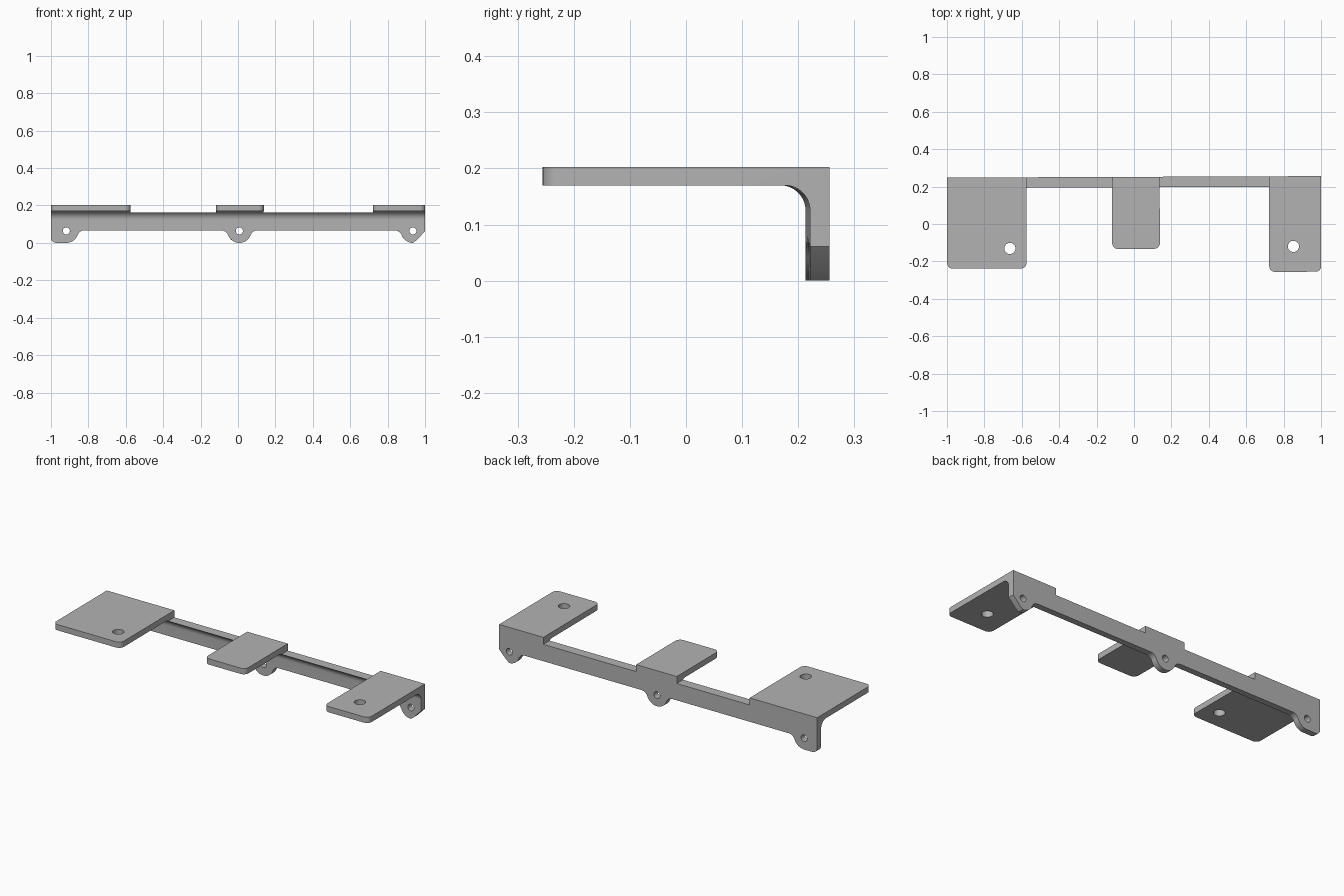
import bpy
import bmesh
from math import sin, cos, atan2, sqrt, radians, pi
from mathutils import Matrix, Vector

if "Cube" in bpy.data.objects:
    bpy.data.objects.remove(bpy.data.objects["Cube"], do_unlink=True)

# One plain grey for the whole bracket
grey = bpy.data.materials.new("plain grey")
grey.use_nodes = True
grey.diffuse_color = (0.45, 0.45, 0.45, 1)
grey.node_tree.nodes["Principled BSDF"].inputs["Base Color"].default_value = grey.diffuse_color

BACK, INNER = 0.252, 0.217       # back plate, rear and front faces
TOP, UNDER = 0.203, 0.170        # tab faces
STRIP_TOP, STRIP_BOTTOM = 0.163, 0.067
LUG_R, LUG_FILLET, LUG_Z = 0.064, 0.04, 0.064


def arc(cx, cy, r, start, end, steps=10):
    return [(cx + r * cos(start + (end - start) * i / steps),
             cy + r * sin(start + (end - start) * i / steps)) for i in range(steps + 1)]


def prism(name, outline, axis, low, high):
    """Extrude a 2D outline along the given axis."""
    place = {"x": lambda a, b, t: (t, a, b),
             "y": lambda a, b, t: (a, t, b),
             "z": lambda a, b, t: (a, b, t)}[axis]
    bm = bmesh.new()
    face = bm.faces.new([bm.verts.new(place(a, b, low)) for a, b in outline])
    side = bmesh.ops.extrude_face_region(bm, geom=[face])
    verts = [v for v in side["geom"] if isinstance(v, bmesh.types.BMVert)]
    bmesh.ops.translate(bm, verts=verts, vec=Vector(place(0, 0, high - low)))
    bmesh.ops.recalc_face_normals(bm, faces=bm.faces)
    mesh = bpy.data.meshes.new(name)
    bm.to_mesh(mesh)
    bm.free()
    mesh.materials.append(grey)
    obj = bpy.data.objects.new(name, mesh)
    bpy.context.collection.objects.link(obj)
    return obj


def combine(target, tool, operation):
    mod = target.modifiers.new(operation, "BOOLEAN")
    mod.operation, mod.solver, mod.object = operation, "EXACT", tool
    bpy.context.view_layer.objects.active = target
    bpy.ops.object.modifier_apply(modifier=mod.name)
    bpy.data.objects.remove(tool, do_unlink=True)


def half_lug(x, side):
    """Lug edge from its lowest point out to the strip's lower edge."""
    drop = LUG_Z - (STRIP_BOTTOM - LUG_FILLET)
    reach = sqrt((LUG_R + LUG_FILLET) ** 2 - drop ** 2)
    meet = atan2(-drop, reach)
    pts = arc(0, LUG_Z, LUG_R, -pi / 2, meet)
    pts += arc(reach, LUG_Z - drop, LUG_FILLET, meet + pi, pi / 2)[1:]
    return [(x + side * a, b) for a, b in pts]


# Side profile: L section with a filleted inner corner
r = 0.045
section = [(-0.5, TOP), (BACK, TOP), (BACK, -0.1), (INNER, -0.1)]
section += arc(INNER - r, UNDER - r, r, 0, pi / 2, 14) + [(-0.5, UNDER)]
bracket = prism("mounting_bracket", section, "x", -1.2, 1.2)

# Front outline: strip, three lugs and the raised tab roots
left_lug, mid_lug, right_lug = -0.917, 0.008, 0.936
tabs = [(-1.0, -0.575, -0.235), (-0.117, 0.138, -0.133), (0.722, 1.0, -0.259)]
front = [(-1.1, 0.3), (-1.1, 0.03)] + arc(-0.97, 0.03, 0.03, pi, 1.5 * pi, 6)
front += half_lug(left_lug, 1)
front += half_lug(mid_lug, -1)[::-1] + half_lug(mid_lug, 1)[1:]
front += half_lug(right_lug, -1)[::-1]
front += [(0.955, 0.014), (1.0, 0.061), (1.1, 0.061), (1.1, 0.3)]
for (_, left_end, _), (right_start, _, _) in reversed(list(zip(tabs, tabs[1:]))):
    front += [(right_start, 0.3), (right_start, STRIP_TOP), (left_end, STRIP_TOP), (left_end, 0.3)]
combine(bracket, prism("front_cutter", front, "y", -0.6, 0.6), "INTERSECT")

# Top outline: three tabs with rounded front corners
c, root = 0.03, 0.15
plan = [(1.0, 0.5), (-1.0, 0.5)]
for x0, x1, y in tabs:
    plan += [(x0, root)] if x0 > -1 else []
    plan += arc(x0 + c, y + c, c, pi, 1.5 * pi, 8) + arc(x1 - c, y + c, c, 1.5 * pi, 2 * pi, 8)
    plan += [(x1, root)] if x1 < 1 else []
combine(bracket, prism("plan_cutter", plan, "z", -0.2, 0.6), "INTERSECT")

# Screw holes through the lugs and the two outer tabs
for x in (left_lug, mid_lug, right_lug):
    combine(bracket, prism("lug_hole", arc(x, LUG_Z, 0.019, 0, 2 * pi, 24)[:-1], "y", 0, 0.5), "DIFFERENCE")
for x, y in ((-0.664, -0.128), (0.852, -0.123)):
    combine(bracket, prism("tab_hole", arc(x, y, 0.03, 0, 2 * pi, 28)[:-1], "z", 0.1, 0.4), "DIFFERENCE")

# Slight turn about the vertical, then shading
bracket.data.transform(Matrix.Rotation(0.004, 4, "Z"))
bpy.ops.object.select_all(action="DESELECT")
bracket.select_set(True)
bpy.context.view_layer.objects.active = bracket
bpy.ops.object.shade_smooth_by_angle(angle=radians(30))
